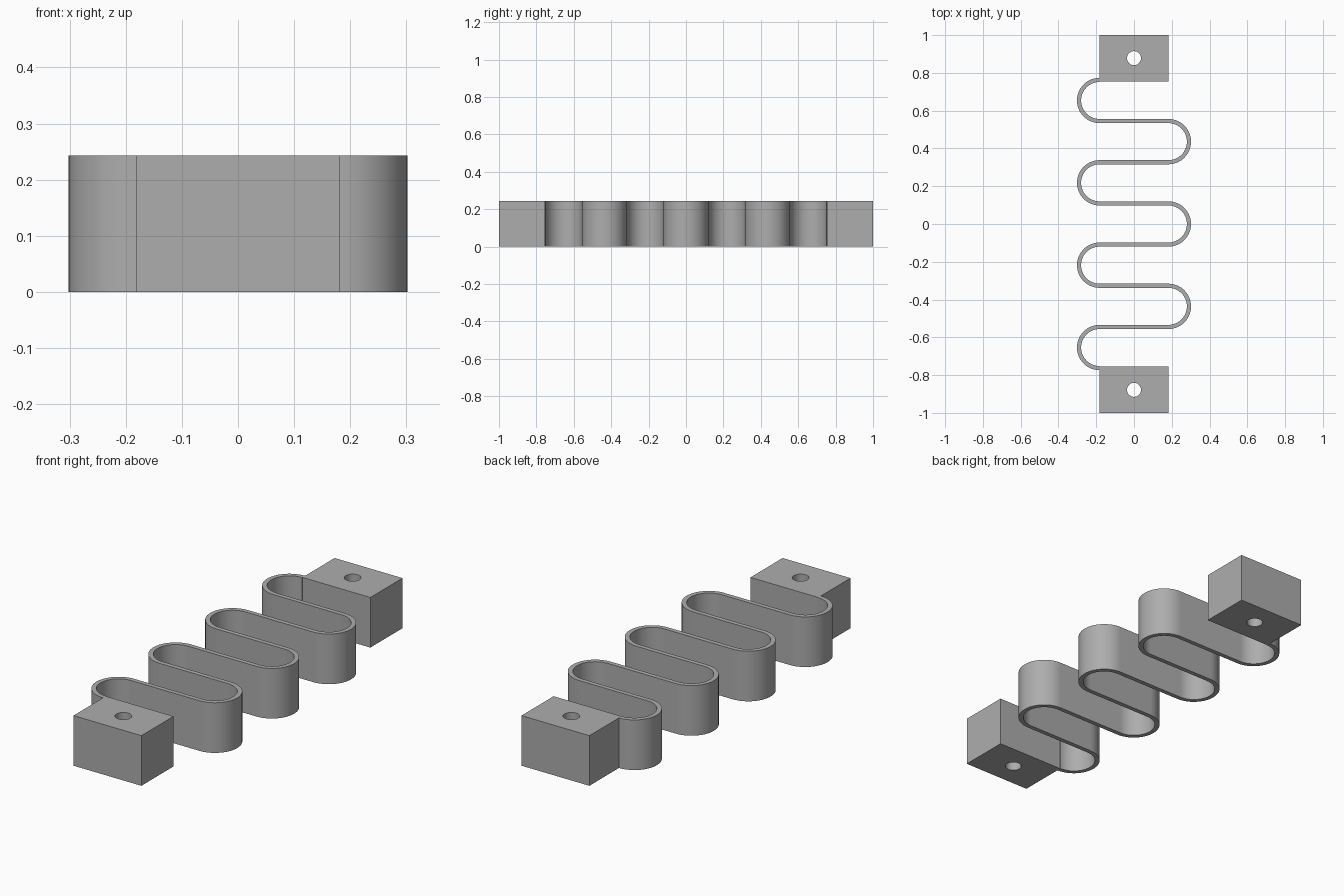
import bpy
import bmesh
import math

cube = bpy.data.objects.get("Cube")
if cube:
    bpy.data.objects.remove(cube, do_unlink=True)

HEIGHT = 0.243
HALF_W = 0.182       # half width of blocks and of the straight runs
PITCH = 0.218        # spacing of the straight runs
THICK = 0.022
BLOCK_IN = 0.754     # inner face of the end blocks
HOLE_Y, HOLE_R = 0.878, 0.037
ARC_STEPS = 28

grey = bpy.data.materials.new("plain grey")
grey.use_nodes = True
colour = (0.42, 0.42, 0.42, 1)
grey.diffuse_color = colour
grey.node_tree.nodes["Principled BSDF"].inputs["Base Color"].default_value = colour


def make_object(name, bm):
    bmesh.ops.recalc_face_normals(bm, faces=bm.faces)
    mesh = bpy.data.meshes.new(name)
    bm.to_mesh(mesh)
    bm.free()
    mesh.materials.append(grey)
    obj = bpy.data.objects.new(name, mesh)
    bpy.context.collection.objects.link(obj)
    bpy.ops.object.select_all(action="DESELECT")
    obj.select_set(True)
    bpy.context.view_layer.objects.active = obj
    return obj


# Serpentine centre line with normals: half circles joined by straight runs
path = []
for i in range(7):
    side = -1 if i % 2 == 0 else 1
    centre_y = (i - 3) * PITCH
    for k in range(ARC_STEPS + 1):
        a = -math.pi / 2 + math.pi * k / ARC_STEPS
        nx, ny = side * math.cos(a), math.sin(a)
        r = PITCH / 2
        path.append((side * HALF_W + r * nx, centre_y + r * ny, side * nx, side * ny))

# Spring strip swept along the path
bm = bmesh.new()
rings = []
for x, y, nx, ny in path:
    rings.append([bm.verts.new((x + s * nx * THICK / 2, y + s * ny * THICK / 2, z))
                  for s, z in ((-1, 0), (1, 0), (1, HEIGHT), (-1, HEIGHT))])
for a, b in zip(rings, rings[1:]):
    for j in range(4):
        k = (j + 1) % 4
        bm.faces.new((a[j], a[k], b[k], b[j]))
bm.faces.new(rings[0])
bm.faces.new(rings[-1])
make_object("serpentine_spring", bm)
bpy.ops.object.shade_smooth_by_angle(angle=math.radians(30))


# End blocks with a vertical through hole
def end_block(name, sign):
    bm = bmesh.new()
    hole_y = sign * HOLE_Y
    mid = (1 + BLOCK_IN) / 2
    half_d = (1 - BLOCK_IN) / 2
    steps = 48
    corners = [(HALF_W, half_d), (-HALF_W, half_d), (-HALF_W, -half_d), (HALF_W, -half_d)]
    angles = [2 * math.pi * k / steps for k in range(steps)]
    caps = []
    for z in (0, HEIGHT):
        outer = [bm.verts.new((x, sign * mid + y, z)) for x, y in corners]
        inner = [bm.verts.new((HOLE_R * math.cos(a), hole_y + HOLE_R * math.sin(a), z))
                 for a in angles]
        q = steps // 4
        # Each cap is four faces joining a side of the block to a quarter of the hole
        for c in range(4):
            start = q // 2 + c * q
            arc = [inner[(start + k) % steps] for k in range(q + 1)]
            bm.faces.new([outer[(c + 1) % 4], outer[c]] + arc)
        caps.append((outer, inner))
    for low, high in zip(*caps):
        for k in range(len(low)):
            n = (k + 1) % len(low)
            bm.faces.new((low[k], low[n], high[n], high[k]))
    make_object(name, bm)
    bpy.ops.object.shade_smooth_by_angle(angle=math.radians(30))


end_block("front_end_block", -1)
end_block("back_end_block", 1)
